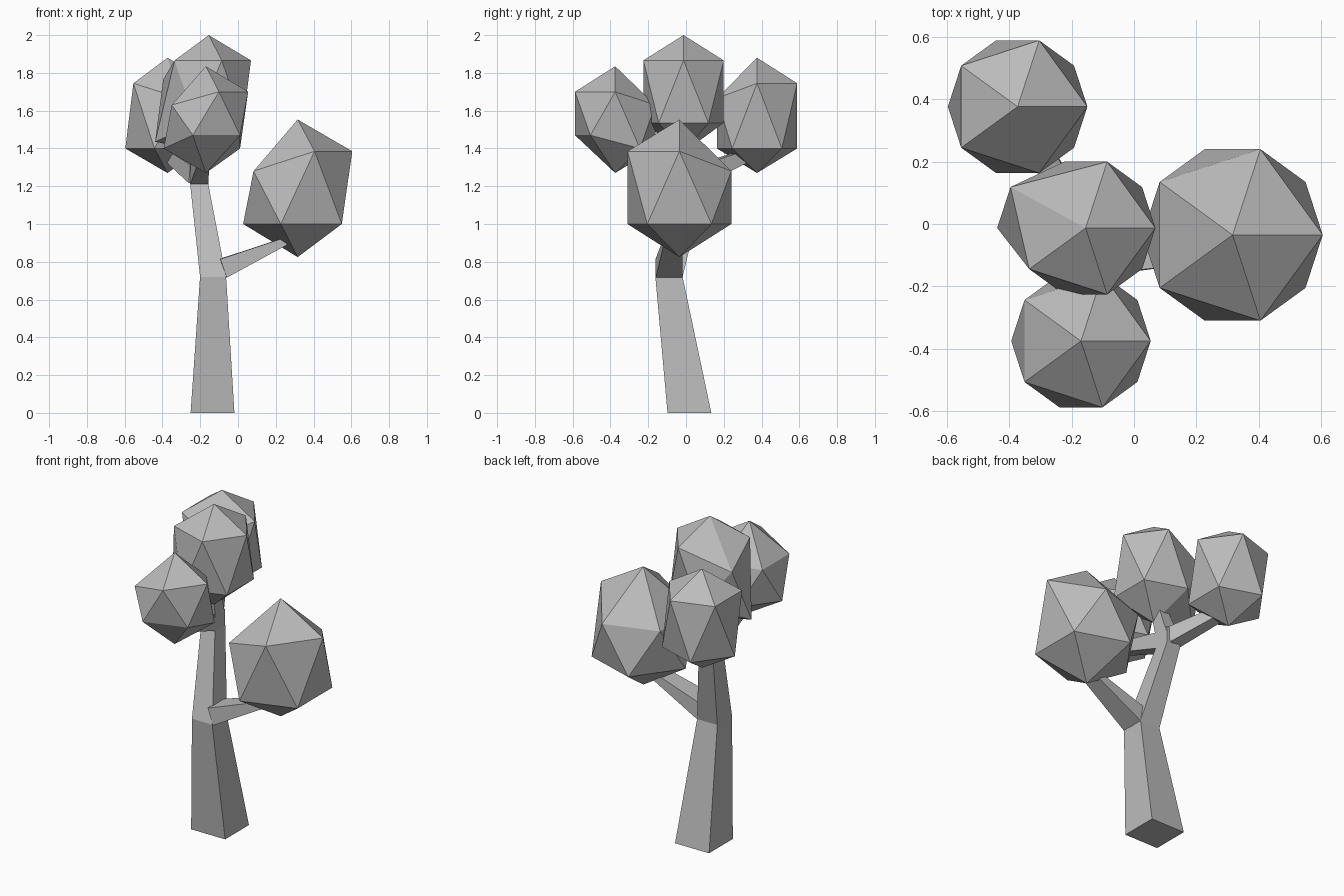
import bpy
import bmesh
from math import cos, sin, radians
from mathutils import Vector

cube = bpy.data.objects.get("Cube")
if cube:
    bpy.data.objects.remove(cube, do_unlink=True)

# One plain grey for the whole tree
GREY = (0.5, 0.5, 0.5, 1)
grey = bpy.data.materials.new("plain grey")
grey.use_nodes = True
grey.diffuse_color = GREY
for node in grey.node_tree.nodes:
    if node.type == 'BSDF_PRINCIPLED':
        node.inputs["Base Color"].default_value = GREY
        node.inputs["Roughness"].default_value = 0.9


def finish(bm, name):
    bmesh.ops.recalc_face_normals(bm, faces=bm.faces)
    mesh = bpy.data.meshes.new(name)
    bm.to_mesh(mesh)
    bm.free()
    mesh.materials.append(grey)
    obj = bpy.data.objects.new(name, mesh)
    bpy.context.collection.objects.link(obj)
    return obj


def limb(name, stations):
    """Four-sided tapering limb; station = centre, direction, half width, half depth."""
    bm = bmesh.new()
    rings = []
    for centre, direction, w, h in stations:
        c, n = Vector(centre), Vector(direction).normalized()
        ref = Vector((0, 1, 0)) if n.z > 0.8 else Vector((0, 0, 1))
        a = n.cross(ref).normalized()
        b = a.cross(n)
        rings.append([bm.verts.new(c + a * w * i + b * h * j)
                      for i, j in ((-1, -1), (1, -1), (1, 1), (-1, 1))])
    for low, high in zip(rings, rings[1:]):
        for k in range(4):
            m = (k + 1) % 4
            bm.faces.new((low[k], low[m], high[m], high[k]))
    bm.faces.new(rings[0])
    bm.faces.new(rings[-1])
    return finish(bm, name)


def crown(name, apex, radius, upper, lower, bottom, sag=(0, 0, 0), sag_up=(), sag_low=()):
    """Stretched twenty-sided crown; the listed corners of each ring sag by an offset."""
    bm = bmesh.new()
    x, y, top = apex
    ring_r = radius * 0.8944

    def ring(z, start, sagging):
        verts = []
        for k in range(5):
            t = radians(start + 72 * k)
            p = Vector((x + ring_r * cos(t), y + ring_r * sin(t), z))
            verts.append(bm.verts.new(p + Vector(sag) if k in sagging else p))
        return verts

    up, low = ring(upper, 0, sag_up), ring(lower, 36, sag_low)
    tip, base = bm.verts.new(apex), bm.verts.new((x, y, bottom))
    for k in range(5):
        m = (k + 1) % 5
        bm.faces.new((up[k], up[m], tip))
        bm.faces.new((up[k], low[k], up[m]))
        bm.faces.new((low[k], low[m], up[m]))
        bm.faces.new((low[m], low[k], base))
    return finish(bm, name)


UP = (0, 0, 1)

# Trunk, bent at the first fork
limb("trunk", [((-0.135, 0.018, 0), UP, 0.116, 0.116),
               ((-0.132, -0.09, 0.72), UP, 0.069, 0.072),
               ((-0.205, 0.05, 1.21), UP, 0.048, 0.05),
               ((-0.205, 0.05, 1.31), UP, 0.046, 0.048)])

# Branches
limb("side_branch", [((-0.08, -0.09, 0.765), (1, 0.05, 0.35), 0.071, 0.052),
                     ((0.235, -0.07, 0.902), (1, 0.05, 0.7), 0.05, 0.022),
                     ((0.31, -0.06, 0.95), (1, 0.05, 0.7), 0.045, 0.02)])
limb("front_branch", [((-0.205, 0.01, 1.26), (0, -1, 0.1), 0.047, 0.05),
                      ((-0.18, -0.33, 1.36), (0, -1, 0.3), 0.03, 0.03)])
limb("back_branch", [((-0.215, 0.08, 1.265), (-0.4, 1, 0.2), 0.045, 0.05),
                     ((-0.36, 0.34, 1.37), (-0.4, 1, 0.3), 0.035, 0.03)])
limb("top_branch", [((-0.205, 0.05, 1.27), UP, 0.046, 0.048),
                    ((-0.17, 0, 1.5), UP, 0.03, 0.03)])

# Leaf crowns
crown("side_crown", (0.316, -0.035, 1.553), 0.323, 1.385, 1.0, 0.825,
      sag=(0, 0, -0.105), sag_up=(1, 2, 3))
crown("front_crown", (-0.17, -0.375, 1.835), 0.25, 1.7, 1.47, 1.27,
      sag=(0, 0, -0.07), sag_up=(1, 2, 3), sag_low=(0, 1, 2))
crown("back_crown", (-0.373, 0.376, 1.88), 0.25, 1.745, 1.4, 1.27,
      sag=(0, 0, -0.08), sag_up=(4,))
crown("top_crown", (-0.155, -0.013, 2.0), 0.25, 1.866, 1.535, 1.38,
      sag=(-0.06, 0, -0.1), sag_up=(2,), sag_low=(2,))
